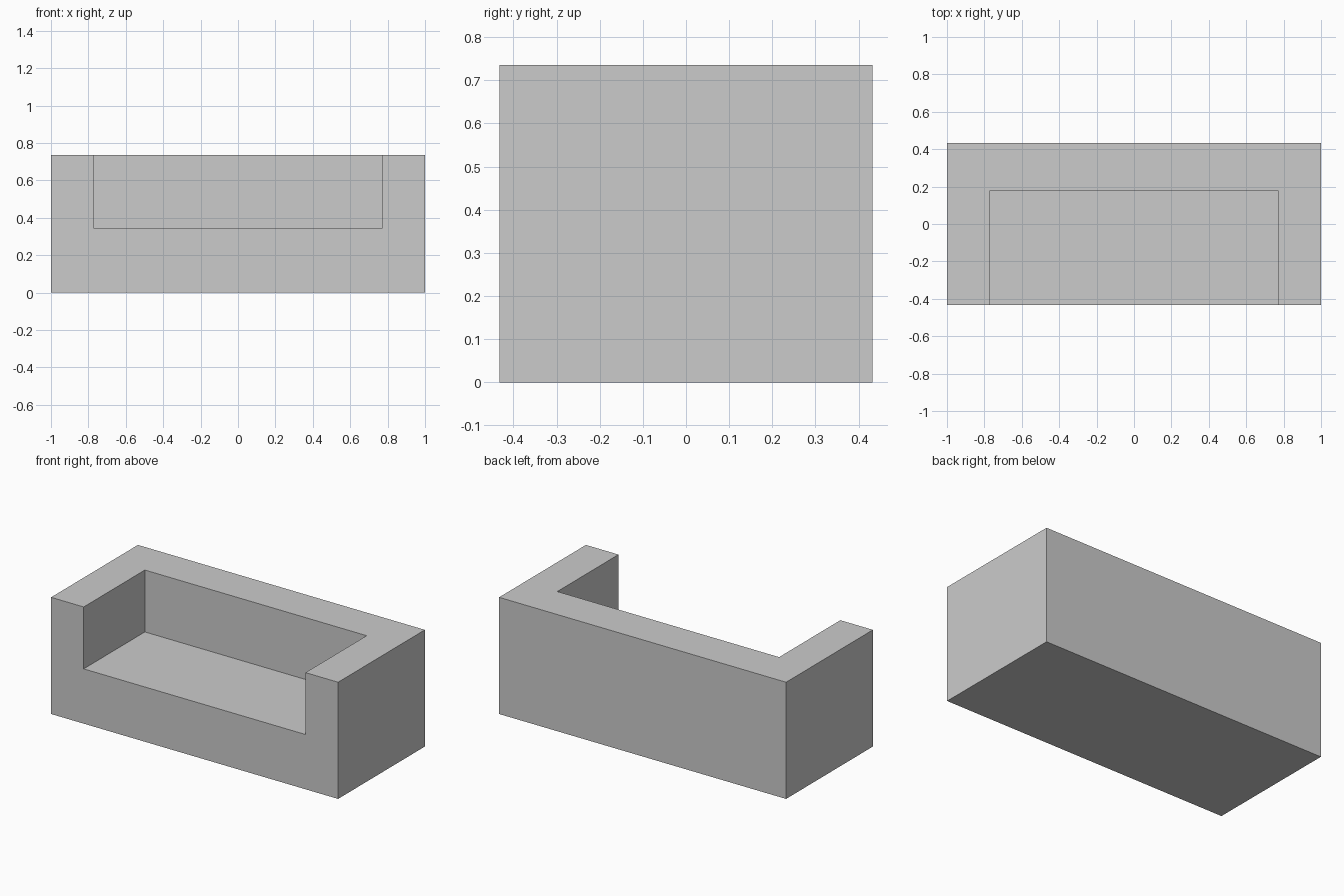
import bpy
from mathutils import Vector

default = bpy.data.objects.get("Cube")
if default:
    bpy.data.objects.remove(default, do_unlink=True)

WIDTH, DEPTH, HEIGHT = 2.0, 0.864, 0.735
ARM, BACK, SEAT = 0.227, 0.255, 0.345

grey = bpy.data.materials.new("plain_grey")
grey.use_nodes = True
colour = (0.6, 0.6, 0.6, 1)
grey.diffuse_color = colour
grey.node_tree.nodes["Principled BSDF"].inputs["Base Color"].default_value = colour


def box(name, low, high):
    low, high = Vector(low), Vector(high)
    bpy.ops.mesh.primitive_cube_add(size=1, location=(low + high) / 2)
    obj = bpy.context.object
    obj.name = obj.data.name = name
    obj.scale = high - low
    bpy.ops.object.transform_apply(location=True, rotation=True, scale=True)
    obj.data.materials.append(grey)
    return obj


# Solid block that forms the base, arms and backrest
sofa = box("sofa_body", (-WIDTH / 2, -DEPTH / 2, 0), (WIDTH / 2, DEPTH / 2, HEIGHT))

# Seat recess, open at the front and top
inner = WIDTH / 2 - ARM
recess = box("seat_recess_cutter", (-inner, -DEPTH, SEAT),
             (inner, DEPTH / 2 - BACK, HEIGHT * 2))
recess.hide_render = True

cut = sofa.modifiers.new("seat_recess", "BOOLEAN")
cut.operation = "DIFFERENCE"
cut.solver = "EXACT"
cut.object = recess
bpy.context.view_layer.objects.active = sofa
bpy.ops.object.modifier_apply(modifier=cut.name)
bpy.data.objects.remove(recess, do_unlink=True)
